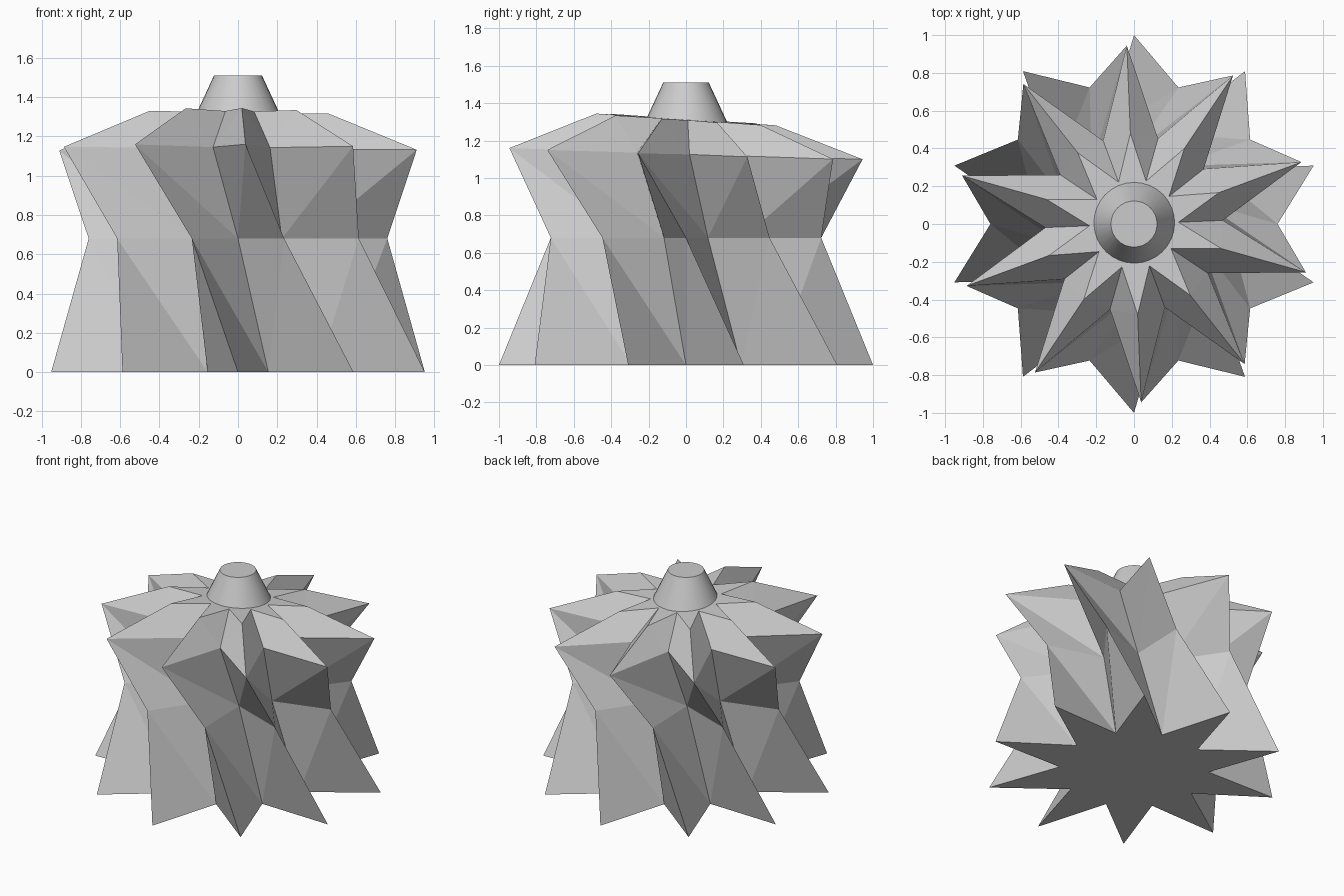
import bpy, bmesh
from math import cos, sin, radians

if "Cube" in bpy.data.objects:
    bpy.data.objects.remove(bpy.data.objects["Cube"])

N = 10
# star sections: tip radius, valley radius, twist (deg), height, x tilt, y tilt
SECTIONS = [
    (1.00, 0.50, 18.0, 0.00, 0.0, 0.0),
    (0.76, 0.38, 0.0, 0.68, 0.0, 0.0),
    (0.945, 0.47, -15.7, 1.13, -0.007, -0.032),
    (0.48, 0.236, -15.7, 1.313, -0.013, -0.066),
]


def star_ring(bm, tip, valley, twist, z, tx, ty):
    ring = []
    for i in range(2 * N):
        r = valley if i % 2 else tip
        a = radians(twist + i * 180 / N)
        x, y = r * cos(a), r * sin(a)
        ring.append(bm.verts.new((x, y, z + tx * x + ty * y)))
    return ring


# Twisted, fluted star body
bm = bmesh.new()
rings = [star_ring(bm, *s) for s in SECTIONS]
for lo, hi in zip(rings, rings[1:]):
    for i in range(2 * N):
        j = (i + 1) % (2 * N)
        if i % 2:  # valley to tip: fold from low valley to high tip
            bm.faces.new((lo[i], lo[j], hi[j]))
            bm.faces.new((lo[i], hi[j], hi[i]))
        else:      # tip to valley: fold from low valley to high tip
            bm.faces.new((lo[i], lo[j], hi[i]))
            bm.faces.new((lo[j], hi[j], hi[i]))
bm.faces.new(rings[0][::-1])
bm.faces.new(rings[-1])
mesh = bpy.data.meshes.new("star_body")
bm.to_mesh(mesh)
bm.free()
body = bpy.data.objects.new("star_body", mesh)
bpy.context.collection.objects.link(body)

# Tapered round neck on top
bottom, top = 1.295, 1.51
bpy.ops.mesh.primitive_cone_add(vertices=32, radius1=0.222, radius2=0.122,
                                depth=top - bottom,
                                location=(0, 0, (top + bottom) / 2))
neck = bpy.context.object
neck.name = "top_neck"
bpy.ops.object.shade_smooth_by_angle(angle=radians(30))
